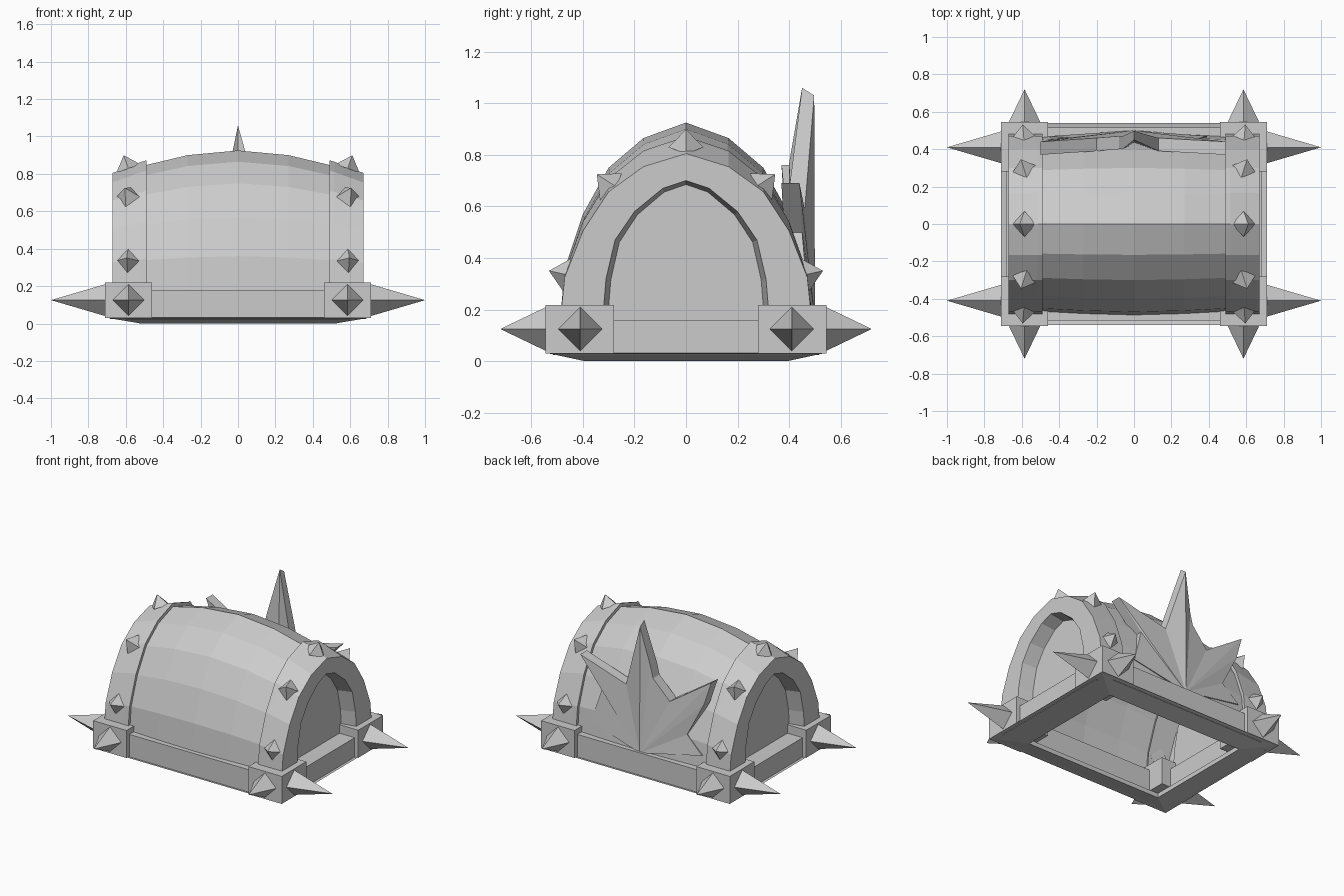
import bpy, bmesh
from mathutils import Vector

cube = bpy.data.objects.get("Cube")
if cube:
    bpy.data.objects.remove(cube, do_unlink=True)

grey = bpy.data.materials.new("plain_grey")
grey.use_nodes = True
grey.diffuse_color = (0.6, 0.6, 0.6, 1)
grey.node_tree.nodes["Principled BSDF"].inputs["Base Color"].default_value = (0.6, 0.6, 0.6, 1)


def make(name, verts, faces):
    bm = bmesh.new()
    vs = [bm.verts.new(v) for v in verts]
    for f in faces:
        bm.faces.new([vs[i] for i in f])
    bmesh.ops.recalc_face_normals(bm, faces=bm.faces)
    me = bpy.data.meshes.new(name)
    bm.to_mesh(me)
    bm.free()
    me.materials.append(grey)
    ob = bpy.data.objects.new(name, me)
    bpy.context.collection.objects.link(ob)
    return ob


def box(name, lo, hi):
    verts = [(x, y, z) for x in (lo[0], hi[0]) for y in (lo[1], hi[1]) for z in (lo[2], hi[2])]
    return make(name, verts, [(0, 1, 3, 2), (4, 6, 7, 5), (0, 4, 5, 1),
                              (2, 3, 7, 6), (0, 2, 6, 4), (1, 5, 7, 3)])


def spike(name, base, direction, radius, length):
    """Four-sided pyramid standing on base."""
    d = Vector(direction).normalized()
    q = d.to_track_quat('Z', 'Y')
    ring = [Vector(base) + q @ Vector(p) * radius
            for p in ((1, 0, 0), (0, 1, 0), (-1, 0, 0), (0, -1, 0))]
    verts = ring + [Vector(base) + d * length]
    make(name, verts, [(3, 2, 1, 0)] + [(i, (i + 1) % 4, 4) for i in range(4)])


def loft(name, rings, closed_end=False):
    n = len(rings[0])
    verts = [v for r in rings for v in r]
    faces = [(k * n + i, k * n + i + 1, (k + 1) * n + i + 1, (k + 1) * n + i)
             for k in range(len(rings) - 1) for i in range(n - 1)]
    if closed_end:
        faces.append(tuple(range((len(rings) - 1) * n, len(rings) * n)))
    return make(name, verts, faces)


# Arch profiles: half outlines from the foot to the crown
OUTER = [(.49, .14), (.47, .36), (.40, .57), (.30, .75), (.165, .865), (0, .925)]
INNER = [(.325, .14), (.31, .32), (.275, .47), (.20, .58), (.09, .67), (0, .70)]
FLOOR = .14


def arch(half, x, top, width=1.0):
    k = (top - FLOOR) / (half[-1][1] - FLOOR)
    pts = [(y * width, FLOOR + (z - FLOOR) * k) for y, z in half]
    full = [(-y, z) for y, z in pts] + [(y, z) for y, z in reversed(pts[:-1])]
    return [(x, y, z) for y, z in full]


# Bulging barrel roof
loft("barrel_roof", [arch(OUTER, x, top, w) for x, top, w in
                     ((-.5, .845, .96), (-.27, .9, .985), (0, .925, 1),
                      (.27, .9, .985), (.5, .845, .96))])

for s, side in ((1, "left"), (-1, "right")):
    # End band, arched opening and recessed end wall
    loft(side + "_end_arch", [
        arch(OUTER, s * .49, .84, .95), arch(OUTER, s * .49, .872),
        arch(OUTER, s * .515, .865), arch(OUTER, s * .67, .805),
        arch(INNER, s * .67, .70), arch(INNER, s * .57, .685, .94)], closed_end=True)

    # Studs along the band
    ring = arch(OUTER, s * .59, .84)
    for i in (1, 3, 5, 7, 9):
        a, b = ring[i - 1], ring[i + 1]
        n = Vector((0, a[2] - b[2], b[1] - a[1])).normalized()
        n.x = s * .36 * n.z
        n.normalize()
        spike(side + "_band_stud", Vector(ring[i]) - n * .012, n, .068, .075)

    # End beam of the base
    box(side + "_base_beam", (min(s * .53, s * .685), -.45, .025),
        (max(s * .53, s * .685), .45, .16))

    for t, end in ((1, "back"), (-1, "front")):
        # Corner blocks with two spikes each
        xs, ys = sorted((s * .46, s * .712)), sorted((t * .28, t * .545))
        block = "_".join((end, side, "corner"))
        box(block + "_block", (xs[0], ys[0], .03), (xs[1], ys[1], .218))
        spike(block + "_long_spike", (s * .71, t * .41, .125), (s, 0, 0), .085, .29)
        spike(block + "_short_spike", (s * .585, t * .543, .125), (0, t, 0), .085, .177)

for t, end in ((1, "back"), (-1, "front")):
    ys = sorted((t * .40, t * .515))
    box(end + "_base_beam", (-.6, ys[0], .025), (.6, ys[1], .18))

# Sloping rim under the base, open in the middle
corners = ((-1, -1), (1, -1), (1, 1), (-1, 1))
rim = [(a * x, b * y, z) for x, y, z in ((.71, .54, .032), (.52, .39, 0), (.52, .39, .03))
       for a, b in corners]
make("underside_rim", rim, [(k + i, k + (i + 1) % 4, k + 4 + (i + 1) % 4, k + 4 + i)
                            for k in (0, 4) for i in range(4)])

# Jagged crest on the back: outline as x, z and depth of the rear face
CREST = [(.39, .27, .47), (.32, .50, .45), (.49, .69, .44), (.13, .59, .46),
         (0, 1.03, .497), (-.06, .77, .47), (-.08, .69, .47), (-.20, .56, .46),
         (-.50, .76, .44), (-.45, .60, .45), (-.33, .37, .46), (-.45, .26, .47)]
n = len(CREST)
rear = [(x, y, z) for x, z, y in CREST] + [(0, .5, .17)]
fore = [(x, y - .07, z) for x, y, z in rear]
fore[4] = (0, .45, 1.06)
faces = []
for i in range(n + 1):
    j = (i + 1) % (n + 1)
    faces.append((i, j, n + 1 + j, n + 1 + i))
    if i < n - 1:
        faces += [(n, i, j), (2 * n + 1, n + 1 + j, n + 1 + i)]
make("back_crest", rear + fore, faces)
